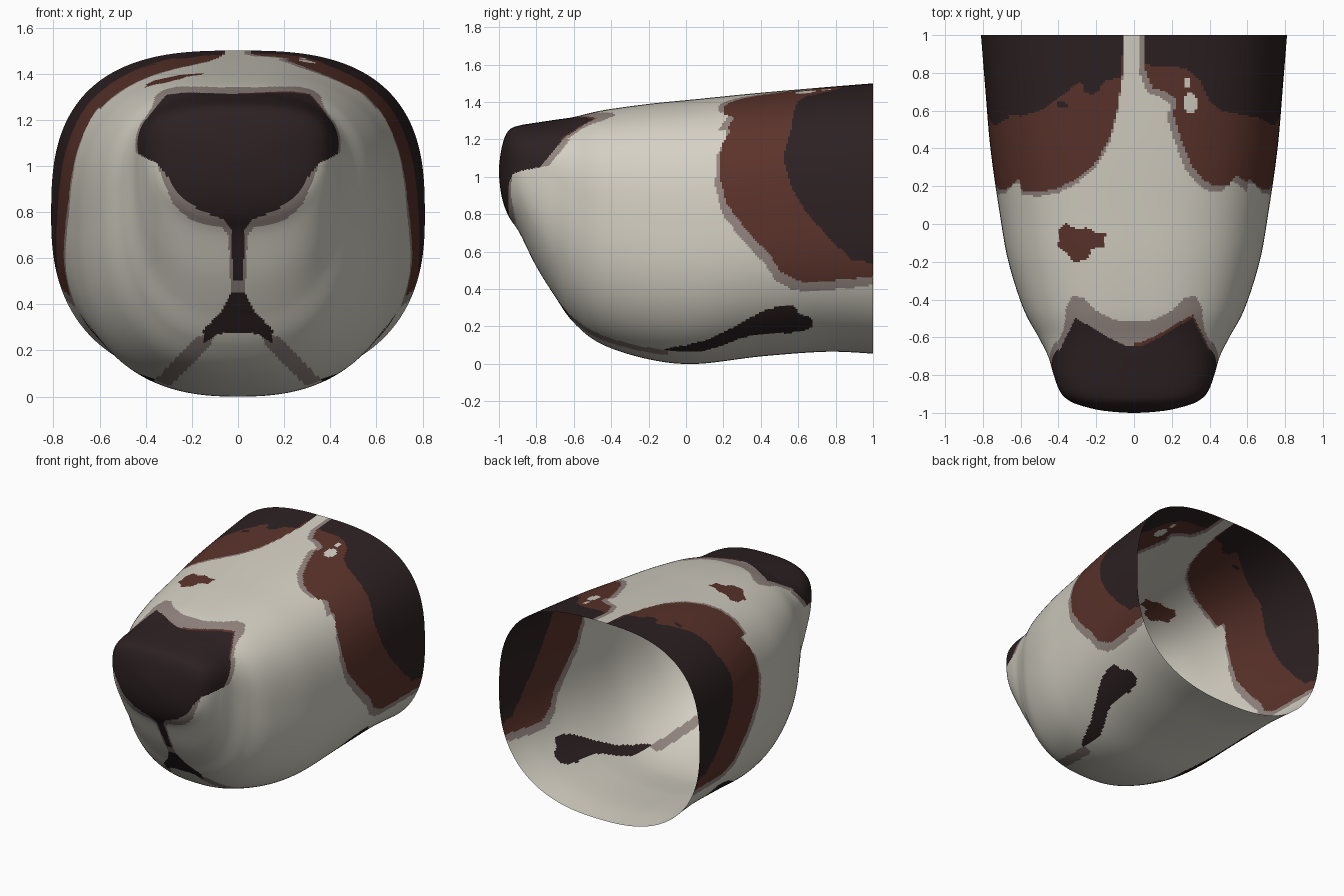
import bpy, bmesh, math
from mathutils import Vector

if "Cube" in bpy.data.objects:
    bpy.data.objects.remove(bpy.data.objects["Cube"])

# ---- flat colours ----
COLOURS = [("cream", (0.66, 0.63, 0.55)), ("red_brown", (0.105, 0.033, 0.024)),
           ("dark_brown", (0.026, 0.015, 0.016)), ("mauve", (0.29, 0.235, 0.215))]
CREAM, BROWN, DARK, MAUVE = range(4)

# ---- muzzle sections: y, bottom, top, half width, height of widest point ----
STATIONS = [(-1.0, 1.03, 1.03, 0, 1.03), (-.99, .92, 1.13, .15, 1.03),
            (-.97, .84, 1.21, .25, 1.04), (-.94, .775, 1.255, .335, 1.06),
            (-.89, .70, 1.275, .39, 1.07), (-.8, .52, 1.29, .425, 1.05),
            (-.7, .36, 1.305, .455, .98), (-.6, .22, 1.32, .505, .88),
            (-.45, .105, 1.355, .585, .8), (-.2, .025, 1.39, .665, .74),
            (.05, 0, 1.415, .71, .73), (.4, .04, 1.45, .76, .76),
            (.75, .065, 1.48, .79, .78), (1, .055, 1.5, .81, .78)]
SIDES = 360

# ---- coat patches seen from the side (y, z) ----
SIDE_BROWN = [(1.1, .48), (.85, .45), (.6, .44), (.5, .5), (.45, .58), (.32, .72),
              (.22, .85), (.18, 1.0), (.19, 1.17), (.24, 1.25), (.22, 1.6), (1.1, 1.6)]
SIDE_DARK = [(1.1, .52), (.88, .56), (.78, .66), (.65, .8), (.56, .95), (.52, 1.1),
             (.55, 1.22), (.6, 1.6), (1.1, 1.6)]
MOUTH = [(-.12, .08), (0, .1), (.12, .13), (.2, .17), (.3, .22), (.4, .28), (.5, .31),
         (.57, .31), (.62, .26), (.67, .25), (.68, .2), (.64, .18), (.55, .165),
         (.4, .16), (.3, .14), (.2, .1), (.1, .07), (0, .065), (-.1, .07)]
# ---- coat patches seen from the top (x, y) ----
LEFT_BROWN = [(-.9, 1.1), (-.9, .22), (-.73, .22), (-.7, .19), (-.62, .18), (-.5, .17),
              (-.4, .19), (-.3, .24), (-.2, .33), (-.13, .45), (-.09, .6), (-.06, .8), (-.05, 1.1)]
LEFT_DARK = [(-.9, 1.1), (-.9, .6), (-.75, .59), (-.6, .57), (-.5, .6), (-.42, .65),
             (-.28, .76), (-.26, .7), (-.21, .68), (-.15, .76), (-.07, .78), (-.05, 1.1)]
RIGHT_BROWN = [(.05, 1.1), (.06, .82), (.1, .72), (.17, .7), (.22, .66), (.21, .57), (.25, .45),
               (.3, .32), (.37, .23), (.43, .2), (.5, .2), (.54, .26), (.6, .22), (.65, .18),
               (.73, .2), (.9, .22), (.9, 1.1)]
RIGHT_DARK = [(.05, 1.1), (.06, .85), (.12, .83), (.2, .84), (.28, .82), (.35, .76), (.4, .65),
              (.46, .6), (.55, .58), (.75, .55), (.9, .55), (.9, 1.1)]
SPOT = [(-.4, -.03), (-.36, 0), (-.3, -.03), (-.25, -.02), (-.2, -.05), (-.15, -.05),
        (-.16, -.12), (-.22, -.13), (-.25, -.19), (-.32, -.2), (-.36, -.15), (-.4, -.12)]
# ---- nose and lips, half shapes in |x| ----
NOSE_TOP = [(-.1, -.65), (.04, -.645), (.12, -.61), (.22, -.55), (.31, -.5), (.35, -.58),
            (.39, -.66), (.45, -.76), (.45, -1.1), (-.1, -1.1)]
NOSE_TOP_RIM = [(-.1, -.52), (.1, -.51), (.2, -.46), (.27, -.39), (.33, -.38), (.36, -.45),
                (.37, -.55), (.45, -.74), (.45, -1.1), (-.1, -1.1)]
NOSE_FRONT = [(-.1, .5), (.022, .5), (.03, .73), (.06, .765), (.17, .81), (.26, .88),
              (.31, .96), (.35, 1.01), (.43, 1.05), (.5, 1.1), (.5, 1.4), (-.1, 1.4)]
NOSE_FRONT_RIM = [(-.1, .44), (.03, .44), (.042, .7), (.07, .735), (.2, .76), (.28, .83),
                  (.325, .94), (.35, 1.0), (-.1, 1.0)]
LIP = [(-.1, .46), (.03, .45), (.07, .37), (.15, .29), (.15, .23), (.1, .265), (.06, .275), (-.1, .275)]
LIP_LINE = [(.1, .27), (.18, .26), (.36, .07), (.35, .05), (.29, .05), (.12, .22)]


def inside(poly, u, v):
    hit = False
    for (a, b), (c, d) in zip(poly, poly[1:] + poly[:1]):
        if (b > v) != (d > v) and u < (c - a) * (v - b) / (d - b) + a:
            hit = not hit
    return hit


def oval(x, y, cx, cy, rx, ry):
    return ((x - cx) / rx) ** 2 + ((y - cy) / ry) ** 2 < 1


def nose_colour(x, y, z):
    ax = abs(x)
    if z > 1.2:
        if inside(NOSE_TOP, ax, y):
            return DARK
        if x > 0 and inside(NOSE_TOP, ax, y - .02):
            return BROWN
        return MAUVE if inside(NOSE_TOP_RIM, ax, y) else CREAM
    limit = -.66 - (1.2 - z) * .8 if z > .97 else 0
    if y < limit and inside(NOSE_FRONT, ax, z) or inside(LIP, ax, z):
        return DARK
    if y < limit + .04 and inside(NOSE_FRONT, ax, z) or inside(NOSE_FRONT_RIM, ax, z):
        return MAUVE
    return MAUVE if inside(LIP_LINE, ax, z) else CREAM


def coat_colour(x, y, z):
    if z > 1.25:
        if oval(x, y, .3, .64, .035, .055) or oval(x, y, .28, .745, .02, .027):
            return CREAM
        if oval(x, y, -.38, .63, .03, .018):
            return DARK
        brown, dark = (LEFT_BROWN, LEFT_DARK) if x < 0 else (RIGHT_BROWN, RIGHT_DARK)
        if inside(dark, x, y):
            return DARK
        if inside(brown, x, y) or inside(SPOT, x, y):
            return BROWN
        shift = .03 if x > 0 else 0
        return MAUVE if inside(brown, x + shift, y + .025) else CREAM
    if inside(SIDE_DARK, y, z):
        return DARK
    if inside(SIDE_BROWN, y, z):
        return BROWN
    if inside(SIDE_BROWN, y + .025, z + .05):
        return MAUVE
    return DARK if inside(MOUTH, y, z) else CREAM


def colour(p):
    if p.y < -.36 or (p.y < -.1 and p.z < .3):
        if p.y > -.14 and inside(MOUTH, p.y, p.z):
            return DARK
        return nose_colour(p.x, p.y, p.z)
    return coat_colour(p.x, p.y, p.z)


def spline(p0, p1, p2, p3, t):
    return [.5 * (2 * b + (c - a) * t + (2 * a - 5 * b + 4 * c - d) * t * t
                  + (3 * b - a - 3 * c + d) * t ** 3) for a, b, c, d in zip(p0, p1, p2, p3)]


# ---- smooth section list from nose tip to the open back ----
y, lo, hi, w, mid = STATIONS[1]
pts = [(y, hi, lo, -w, mid)] + STATIONS + [STATIONS[-1]]
rings = []
for i in range(1, len(pts) - 2):
    a, b = pts[i], pts[i + 1]
    gap = math.hypot(b[0] - a[0], b[1] - a[1])
    n = max(5, round(gap / .01))
    rings += [spline(pts[i - 1], a, b, pts[i + 2], k / n) for k in range(n)]
rings.append(list(STATIONS[-1]))

# ---- muzzle shell ----
bm = bmesh.new()
tip = bm.verts.new((0, -1, 1.03))
loops = []
for y, lo, hi, w, mid in rings[1:]:
    loop = []
    for j in range(SIDES):
        a = 2 * math.pi * j / SIDES
        c, s = math.cos(a), math.sin(a)
        e, h = (2.8, hi - mid) if s > 0 else (2.45, mid - lo)
        r = (abs(c) ** e + abs(s) ** e) ** (-1 / e)
        loop.append(bm.verts.new((w * r * c, y, mid + h * r * s)))
    loops.append(loop)
for j in range(SIDES):
    k = (j + 1) % SIDES
    bm.faces.new((tip, loops[0][j], loops[0][k]))
    for A, B in zip(loops, loops[1:]):
        bm.faces.new((A[j], B[j], B[k], A[k]))
for f in bm.faces:
    f.smooth = True
    f.material_index = colour(f.calc_center_median())

mesh = bpy.data.meshes.new("muzzle")
bm.to_mesh(mesh)
bm.free()
for name, rgb in COLOURS:
    m = bpy.data.materials.new(name)
    m.diffuse_color = (*rgb, 1)
    m.use_nodes = True
    m.node_tree.nodes["Principled BSDF"].inputs["Base Color"].default_value = m.diffuse_color
    mesh.materials.append(m)
muzzle = bpy.data.objects.new("muzzle", mesh)
bpy.context.collection.objects.link(muzzle)
